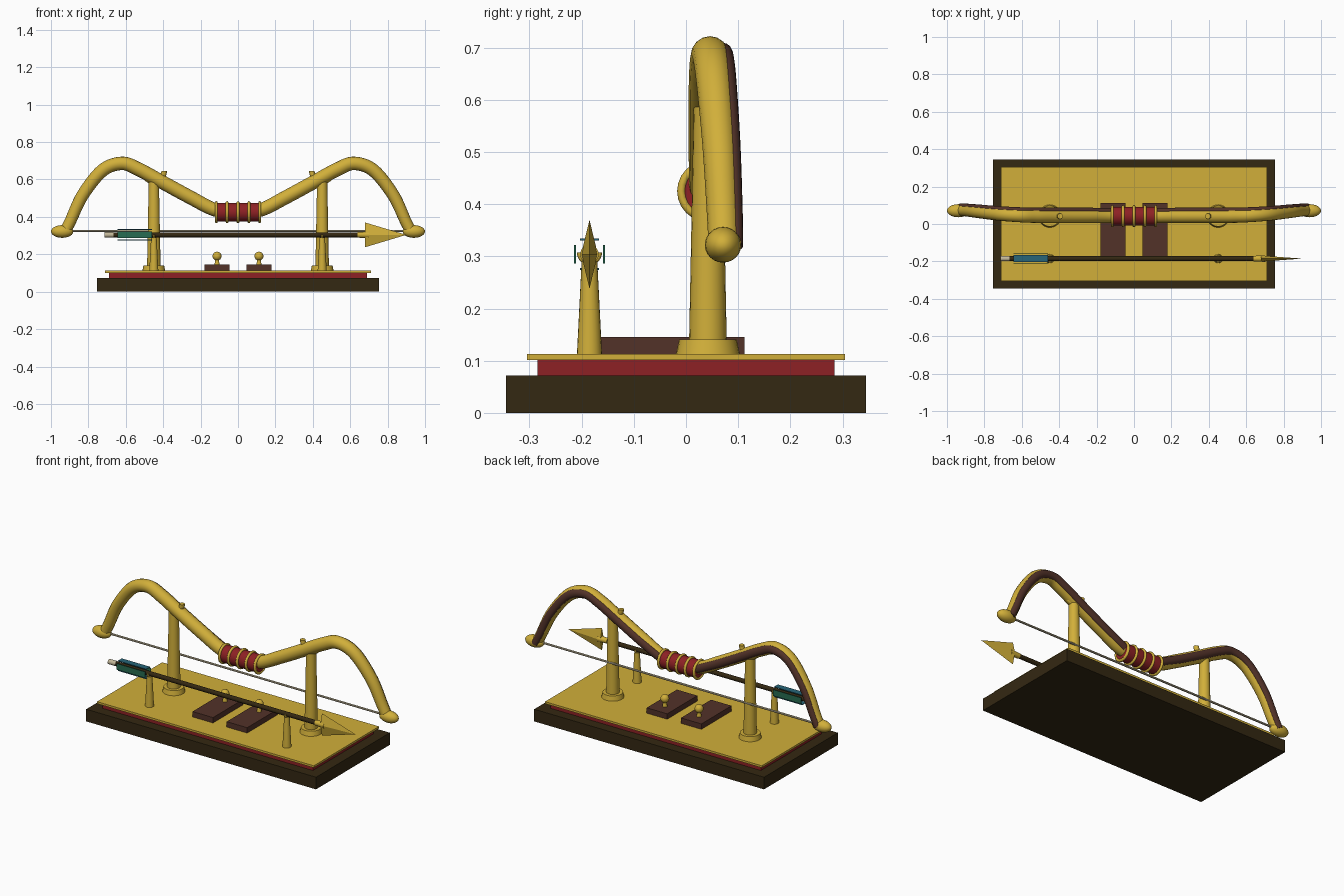
import bpy, bmesh, math
from mathutils import Vector, Matrix

if "Cube" in bpy.data.objects:
    bpy.data.objects.remove(bpy.data.objects["Cube"])


def material(name, rgb):
    m = bpy.data.materials.new(name)
    m.diffuse_color = (*rgb, 1)
    m.use_nodes = True
    m.node_tree.nodes["Principled BSDF"].inputs["Base Color"].default_value = m.diffuse_color
    return m


GOLD = material("gold", (0.64, 0.43, 0.042))
DARK = material("dark_wood", (0.034, 0.021, 0.006))
RED = material("red_cloth", (0.27, 0.015, 0.018))
BROWN = material("brown_leather", (0.085, 0.032, 0.022))
GREEN = material("green_feather", (0.02, 0.15, 0.085))
BLUE = material("blue_feather", (0.02, 0.13, 0.19))
CREAM = material("cream_cord", (0.55, 0.48, 0.32))


def finish(name, bm, mat, smooth=True):
    bmesh.ops.recalc_face_normals(bm, faces=bm.faces)
    me = bpy.data.meshes.new(name)
    bm.to_mesh(me)
    bm.free()
    me.materials.append(mat)
    ob = bpy.data.objects.new(name, me)
    bpy.context.collection.objects.link(ob)
    if smooth:
        bpy.ops.object.select_all(action='DESELECT')
        ob.select_set(True)
        bpy.context.view_layer.objects.active = ob
        bpy.ops.object.shade_smooth_by_angle(angle=math.radians(40))
    return ob


def box(name, lo, hi, mat):
    lo, hi = Vector(lo), Vector(hi)
    bm = bmesh.new()
    bmesh.ops.create_cube(bm, size=1, matrix=Matrix.Translation((lo + hi) / 2)
                          @ Matrix.Diagonal((*(hi - lo), 1)))
    return finish(name, bm, mat, False)


def rod(name, a, b, r1, r2, mat, sides=20):
    a, b = Vector(a), Vector(b)
    rot = (b - a).to_track_quat('Z', 'Y').to_matrix().to_4x4()
    bm = bmesh.new()
    bmesh.ops.create_cone(bm, cap_ends=True, segments=sides, radius1=r1, radius2=r2,
                          depth=(b - a).length, matrix=Matrix.Translation((a + b) / 2) @ rot)
    return finish(name, bm, mat)


def ball(name, c, radii, mat):
    bm = bmesh.new()
    bmesh.ops.create_uvsphere(bm, u_segments=20, v_segments=12, radius=1,
                              matrix=Matrix.Translation(c) @ Matrix.Diagonal((*radii, 1)))
    return finish(name, bm, mat)


def sweep(name, path, section, mat, closed=False):
    """Sweep section(i) -> [offset vectors] along the path points."""
    bm = bmesh.new()
    rings = [[bm.verts.new(p + o) for o in section(i)] for i, p in enumerate(path)]
    n = len(rings[0])
    pairs = list(zip(rings, rings[1:])) + ([(rings[-1], rings[0])] if closed else [])
    for r, s in pairs:
        for k in range(n):
            bm.faces.new((r[k], r[(k + 1) % n], s[(k + 1) % n], s[k]))
    if not closed:
        bm.faces.new(rings[0])
        bm.faces.new(rings[-1])
    return finish(name, bm, mat)


def arc_tube(name, c, u, v, major, minor, a0, a1, mat, steps=24):
    """Round tube along an arc in the plane of u and v."""
    c, u, v = Vector(c), Vector(u), Vector(v)
    w = u.cross(v)
    closed = a1 - a0 > 359
    angs = [math.radians(a0 + (a1 - a0) * i / steps) for i in range(steps + (not closed))]
    rad = [u * math.cos(a) + v * math.sin(a) for a in angs]

    def section(i):
        return [(rad[i] * math.cos(t) + w * math.sin(t)) * minor
                for t in (math.tau * k / 10 for k in range(10))]
    return sweep(name, [c + r * major for r in rad], section, mat, closed)


def spline(pts, steps=8):
    """Catmull-Rom through 4D points (x, y, z, radius)."""
    P = [Vector(p) for p in pts]
    P = [2 * P[0] - P[1]] + P + [2 * P[-1] - P[-2]]
    out = []
    for a, b, c, d in zip(P, P[1:], P[2:], P[3:]):
        for i in range(steps):
            t = i / steps
            out.append(0.5 * (2 * b + (c - a) * t + (2 * a - 5 * b + 4 * c - d) * t * t
                              + (3 * b - a - 3 * c + d) * t ** 3))
    return out + [P[-2]]


def limb_sweep(name, pts, ellipse, mat):
    """Sweep an ellipse (in-plane half width, depth half width, depth offset)."""
    path = [Vector(p[:3]) for p in pts]

    def section(i):
        t = path[min(i + 1, len(path) - 1)] - path[max(i - 1, 0)]
        n = Vector((-t.z, 0, t.x)).normalized()
        a, b, off = ellipse(pts[i][3])
        return [n * a * math.cos(q) + Vector((0, off + b * math.sin(q), 0))
                for q in (math.tau * k / 16 for k in range(16))]
    return sweep(name, path, section, mat)


# Stepped plinth
box("plinth", (-0.753, -0.345, 0), (0.753, 0.345, 0.072), DARK)
box("red_layer", (-0.69, -0.285, 0.072), (0.69, 0.285, 0.101), RED)
box("top_plate", (-0.71, -0.305, 0.101), (0.71, 0.305, 0.113), GOLD)

# Bow: one recurved tube, backed by leather strips
half = [(0.12, 0.042, 0.437, 0.036), (0.26, 0.042, 0.507, 0.037), (0.42, 0.042, 0.594, 0.037),
        (0.53, 0.043, 0.654, 0.037), (0.62, 0.046, 0.686, 0.036), (0.725, 0.053, 0.648, 0.035),
        (0.83, 0.064, 0.517, 0.033), (0.895, 0.071, 0.38, 0.031), (0.925, 0.073, 0.32, 0.03)]
mirrored = [(-x, y, z, r) for x, y, z, r in reversed(half)]
limb_sweep("bow_limbs", spline(mirrored + [(0, 0.042, 0.425, 0.036)] + half),
           lambda r: (r, r, 0), GOLD)
for side, pts in (("right", half), ("left", mirrored)):
    limb_sweep(side + "_leather_strip", spline(pts),
               lambda r: (r * 0.64, r * 0.5, r * 0.72), BROWN)

# Grip with binding rings
rod("grip", (-0.12, 0.042, 0.425), (0.12, 0.042, 0.425), 0.05, 0.05, RED, 24)
for i in range(5):
    arc_tube(f"grip_ring_{i + 1}", (-0.116 + 0.058 * i, 0.042, 0.425), (0, 1, 0), (0, 0, 1),
             0.051, 0.008, 0, 360, GOLD)

# Bow tips and string
for side, s in (("right", 1), ("left", -1)):
    ball(side + "_bow_tip", (0.94 * s, 0.071, 0.322), (0.06, 0.035, 0.034), GOLD)
rod("bow_string", (-0.93, 0.071, 0.325), (0.93, 0.071, 0.325), 0.006, 0.006, CREAM, 8)

for side, s in (("right", 1), ("left", -1)):
    # Bow stand: foot, column and cradle
    x = 0.45 * s
    rod(side + "_stand_foot", (x, 0.042, 0.113), (x, 0.042, 0.141), 0.061, 0.055, GOLD, 24)
    rod(side + "_stand_column", (x, 0.042, 0.14), (x, 0.042, 0.6), 0.036, 0.027, GOLD)
    arc_tube(side + "_stand_cradle", (x, 0.042, 0.645), (1, 0, 0), (0, 0, 1),
             0.055, 0.015, 180, 360, GOLD)
    # Arrow stand: post and cradle
    rod(side + "_arrow_post", (x, -0.185, 0.113), (x, -0.185, 0.29), 0.024, 0.015, GOLD)
    arc_tube(side + "_arrow_cradle", (x, -0.185, 0.307), (0, 1, 0), (0, 0, 1),
             0.018, 0.006, 180, 360, GOLD, 14)
    # Leather block with knob
    x = 0.112 * s
    box(side + "_block", (x - 0.067, -0.17, 0.113), (x + 0.067, 0.112, 0.145), BROWN)
    rod(side + "_knob_stem", (x, 0.038, 0.145), (x, 0.038, 0.185), 0.014, 0.007, GOLD, 14)
    ball(side + "_knob", (x, 0.038, 0.19), (0.024, 0.024, 0.024), GOLD)

# Arrow: shaft, nock, ferrule and flat diamond head
Y, Z = -0.185, 0.304
rod("arrow_shaft", (-0.68, Y, Z), (0.66, Y, Z), 0.013, 0.013, DARK, 14)
rod("arrow_nock", (-0.715, Y, Z), (-0.665, Y, Z), 0.0145, 0.0145, CREAM, 14)
rod("arrow_ferrule", (0.64, Y, Z), (0.70, Y, Z), 0.015, 0.018, GOLD, 14)
bm = bmesh.new()
base = [bm.verts.new((0.68, Y + a, Z + b))
        for a, b in ((0, 0.066), (0.016, 0), (0, -0.066), (-0.016, 0))]
tip = bm.verts.new((0.9, Y, Z))
bm.faces.new(base)
for k in range(4):
    bm.faces.new((base[k], base[(k + 1) % 4], tip))
finish("arrow_head", bm, GOLD, False)

# Feathers: four thin plates set around the shaft
for name, dy, dz, mat in (("front", -1, 0, GREEN), ("back", 1, 0, GREEN),
                          ("top", 0, 1, BLUE), ("bottom", 0, -1, BLUE)):
    hy, hz = (0.002, 0.018) if dy else (0.018, 0.002)
    cy, cz = Y + 0.028 * dy, Z + 0.028 * dz
    box(name + "_feather", (-0.645, cy - hy, cz - hz), (-0.46, cy + hy, cz + hz), mat)
